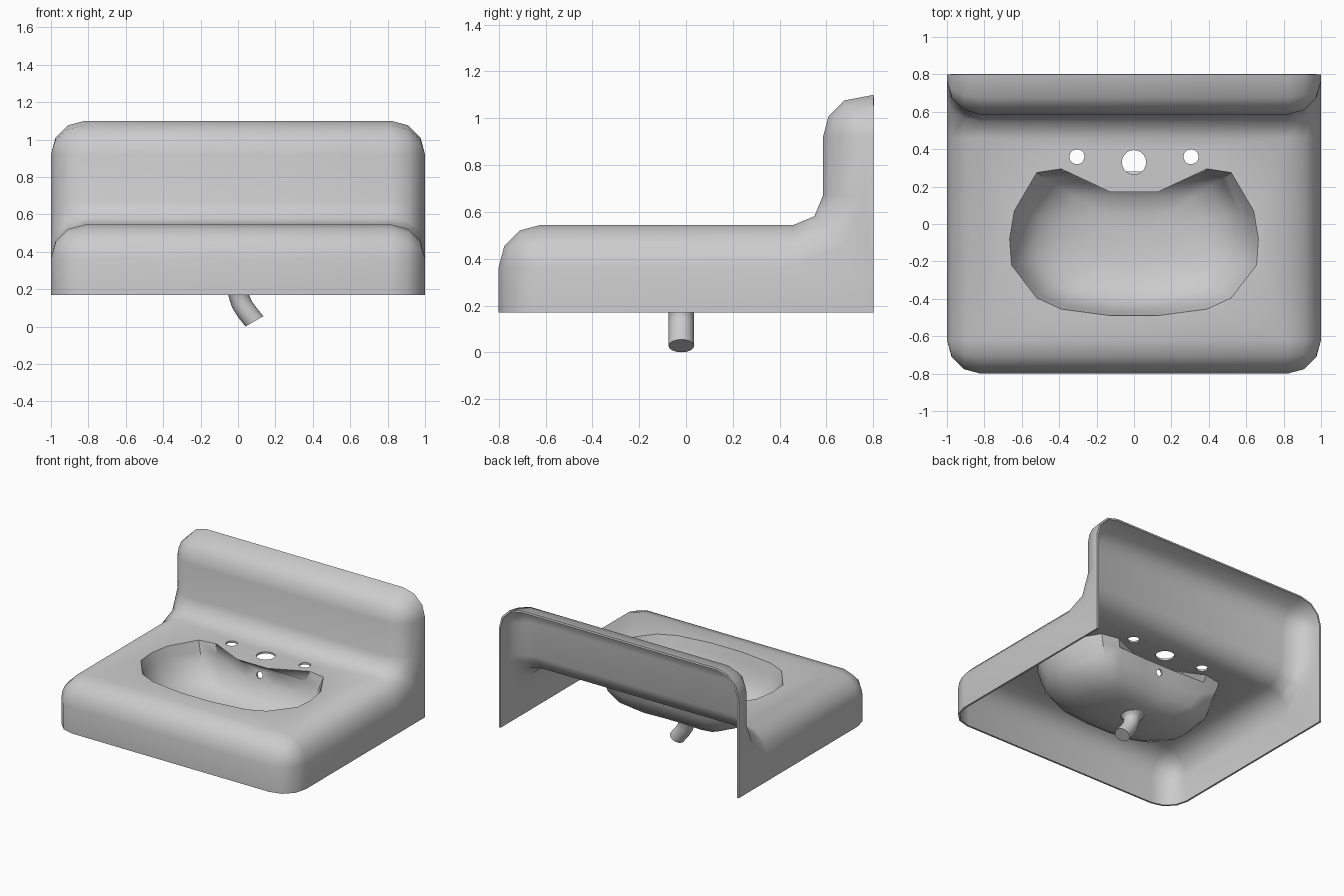
import bpy, bmesh
from math import sin, cos, pi, radians
from mathutils import Vector

cube = bpy.data.objects.get("Cube")
if cube:
    bpy.data.objects.remove(cube)

enamel = bpy.data.materials.new("grey_enamel")
enamel.use_nodes = True
GREY = (0.6, 0.6, 0.6, 1)
enamel.diffuse_color = GREY
enamel.node_tree.nodes["Principled BSDF"].inputs["Base Color"].default_value = GREY

BASE, DECK, BACK, ROUND = 0.17, 0.545, 0.8, 0.18


def finish(bm, name, thickness=0):
    bmesh.ops.remove_doubles(bm, verts=bm.verts, dist=0.0005)
    bmesh.ops.recalc_face_normals(bm, faces=bm.faces)
    mesh = bpy.data.meshes.new(name)
    bm.to_mesh(mesh)
    bm.free()
    mesh.materials.append(enamel)
    obj = bpy.data.objects.new(name, mesh)
    bpy.context.collection.objects.link(obj)
    bpy.ops.object.select_all(action="DESELECT")
    bpy.context.view_layer.objects.active = obj
    obj.select_set(True)
    if thickness:
        solid = obj.modifiers.new("wall", "SOLIDIFY")
        solid.thickness = thickness
        solid.offset = -1
        bpy.ops.object.modifier_apply(modifier="wall")
    bpy.ops.object.shade_smooth_by_angle(angle=radians(48))


def loop_edges(bm, verts):
    edges = []
    for a, b in zip(verts, verts[1:] + verts[:1]):
        edges.append(bm.edges.get((a, b)) or bm.edges.new((a, b)))
    return edges


def circle(bm, centre, u, v, radius, sides):
    turns = [2 * pi * i / sides for i in range(sides)]
    return [bm.verts.new(centre + radius * (u * cos(t) + v * sin(t))) for t in turns]


def profile(inset):
    """Side profile of the shell, moved inward by the inset."""
    r = ROUND - inset
    quarter = [i * pi / 6 for i in range(4)]
    pts = [(-0.8 + inset, BASE)]
    pts += [(-0.62 - r * cos(t), DECK - ROUND + r * sin(t)) for t in quarter]
    c = 0.125 + inset
    pts += [(0.46 + c * sin(t), 0.67 - c * cos(t)) for t in (0, pi / 4, pi / 2)]
    pts += [(0.765 - r * cos(t), 0.92 + r * sin(t)) for t in quarter]
    pts[-1] = (BACK, pts[-1][1])
    return pts


# Shell: rounded profiles across the width
bm = bmesh.new()
half = [(0.82 + ROUND * sin(t), ROUND * (1 - cos(t))) for t in (i * pi / 6 for i in range(4))]
stations = [(-x, d) for x, d in reversed(half)] + half
columns = [[bm.verts.new((x, y, z)) for y, z in profile(d)] for x, d in stations]
for i, (a, b) in enumerate(zip(columns, columns[1:])):
    for j in range(len(a) - 1):
        quad = [a[j], b[j], b[j + 1], a[j + 1]]
        if i == 3 and j == 4:
            deck_edges = loop_edges(bm, quad)
        else:
            bm.faces.new(quad)

# Side walls
for column in (columns[0], columns[-1]):
    corner = bm.verts.new((column[0].co.x, BACK, BASE))
    bm.faces.new(column + [corner])

# Bowl outline, with a lip that overhangs at the back
right = [(0.125, 0.17), (0.39, 0.295), (0.52, 0.275), (0.64, 0.07), (0.665, -0.08),
         (0.655, -0.22), (0.52, -0.395), (0.39, -0.455), (0.125, -0.49)]
outline = right + [(-x, y) for x, y in reversed(right)]
rings = [[bm.verts.new((x, y, DECK)) for x, y in outline]]
for scale, z in ((0.96, 0.475), (0.9, 0.38), (0.78, 0.3), (0.6, 0.25), (0.35, 0.225), (0.1, 0.22)):
    ring = []
    for x, y in outline:
        if abs(x) < 0.2 and y > 0:
            y = 0.28
        ring.append(bm.verts.new((x * scale, -0.06 + (y + 0.06) * scale, z)))
    rings.append(ring)
for i, (a, b) in enumerate(zip(rings, rings[1:])):
    for j in range(len(a)):
        k = (j + 1) % len(a)
        quad = [a[j], a[k], b[k], b[j]]
        if i == 1 and k == 0:
            # Overflow hole in the back of the bowl
            centre = sum((v.co for v in quad), Vector()) / 4
            up = (a[j].co - b[j].co + a[k].co - b[k].co).normalized()
            hole = circle(bm, centre, Vector((1, 0, 0)), up, 0.025, 10)
            bmesh.ops.triangle_fill(bm, edges=loop_edges(bm, quad) + loop_edges(bm, hole),
                                    use_beauty=True, normal=up.cross(Vector((1, 0, 0))))
        else:
            bm.faces.new(quad)
bm.faces.new(rings[-1])

# Flat deck with the bowl opening and three tap holes
X, Y = Vector((1, 0, 0)), Vector((0, 1, 0))
deck_edges += loop_edges(bm, rings[0])
for x, y, r in ((-0.305, 0.36, 0.04), (0, 0.33, 0.065), (0.305, 0.36, 0.04)):
    deck_edges += loop_edges(bm, circle(bm, Vector((x, y, DECK)), X, Y, r, 20))
bmesh.ops.triangle_fill(bm, edges=deck_edges, use_beauty=True, normal=(0, 0, 1))
finish(bm, "basin_shell", 0.014)

# Drain pipe: flared at the bowl, bent to the left
bm = bmesh.new()
rings = []
for x, z, tilt, r in ((0, 0.215, 0, 0.09), (0, 0.195, 0, 0.065), (0.003, 0.17, 5, 0.055),
                      (0.02, 0.12, 20, 0.055), (0.05, 0.075, 30, 0.055), (0.088, 0.028, 30, 0.055)):
    t = radians(tilt)
    rings.append(circle(bm, Vector((x, -0.02, z)), Vector((cos(t), 0, sin(t))), Y, r, 16))
for a, b in zip(rings, rings[1:]):
    for j in range(len(a)):
        k = (j + 1) % len(a)
        bm.faces.new([a[j], a[k], b[k], b[j]])
bm.faces.new(rings[0])
bm.faces.new(rings[-1])
finish(bm, "drain_pipe")
